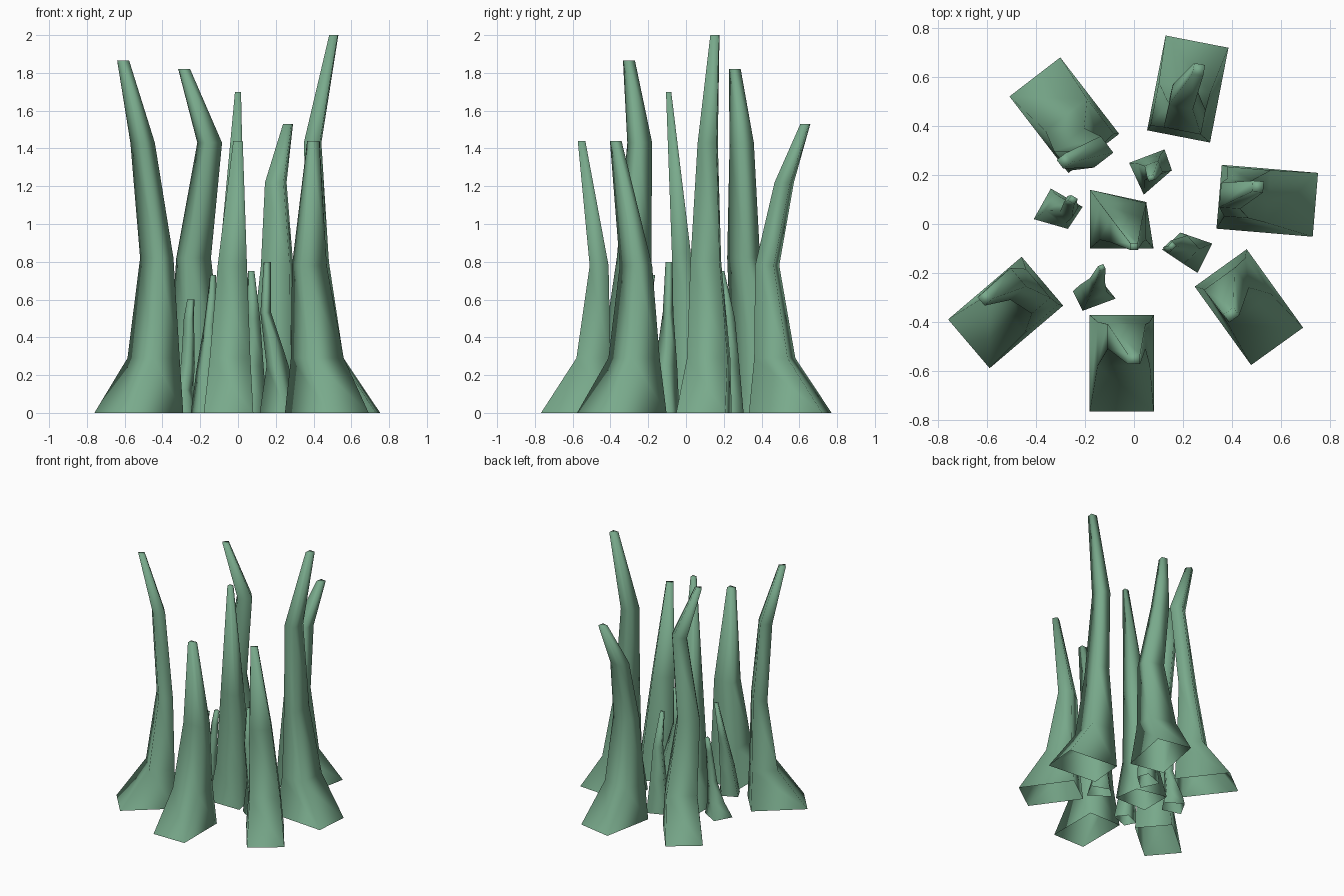
import bpy
from math import radians, cos, sin

green = bpy.data.materials.new("green")
green.diffuse_color = (0.19, 0.40, 0.26, 1)


def rect(cx, cy, angle, wt, wr):
    """Rectangle, wt across and wr along the outward direction (clockwise)."""
    a = radians(angle)
    r, t = (cos(a), sin(a)), (-sin(a), cos(a))
    return [(cx + t[0] * u * wt / 2 + r[0] * v * wr / 2,
             cy + t[1] * u * wt / 2 + r[1] * v * wr / 2)
            for u, v in ((-1, -1), (1, -1), (1, 1), (-1, 1))]


def stalk(name, base, angle, sections):
    """Open-bottomed four-sided loft; sections are (x, y, z, across, along)."""
    verts = [(x, y, 0) for x, y in base]
    for x, y, z, wt, wr in sections:
        verts += [(px, py, z) for px, py in rect(x, y, angle, wt, wr)]
    faces = []
    for k in range(len(sections)):
        for i in range(4):
            j = (i + 1) % 4
            faces.append((4*k + i, 4*k + 4 + i, 4*k + 4 + j, 4*k + j))
    n = len(verts)
    faces.append((n - 1, n - 2, n - 3, n - 4))
    me = bpy.data.meshes.new(name)
    me.from_pydata(verts, [], faces)
    me.materials.append(green)
    for p in me.polygons:
        p.use_smooth = True
    bpy.context.collection.objects.link(bpy.data.objects.new(name, me))


# Outer ring: (name, base centre, outward angle, [x, y, z] bends), shared widths
widths = [(0.215, 0.18), (0.155, 0.10), (0.10, 0.085), (0.045, 0.045)]
short = [widths[0], widths[1], (0.05, 0.04)]
outer = [
    ("front_stalk", (-0.05, -0.57), -90, short,
     [(-0.042, -0.49, 0.29), (-0.03, -0.46, 0.78), (0, -0.553, 1.44)]),
    ("front_right_stalk", (0.47, -0.34), -54.3, short,
     [(0.42, -0.275, 0.29), (0.378, -0.265, 0.78), (0.398, -0.372, 1.44)]),
    ("front_left_stalk", (-0.525, -0.362), -139.6, widths,
     [(-0.447, -0.305, 0.29), (-0.43, -0.275, 0.82), (-0.505, -0.245, 1.43), (-0.608, -0.302, 1.865)]),
    ("right_stalk", (0.545, 0.095), -4.8, widths,
     [(0.46, 0.12, 0.29), (0.425, 0.105, 0.80), (0.395, 0.115, 1.43), (0.507, 0.153, 2.0)]),
    ("back_right_stalk", (0.22, 0.552), 79, widths,
     [(0.19, 0.47, 0.29), (0.207, 0.43, 0.78), (0.20, 0.52, 1.22), (0.265, 0.632, 1.53)]),
    ("back_left_stalk", (-0.285, 0.445), 127.6, widths,
     [(-0.222, 0.375, 0.29), (-0.235, 0.305, 0.82), (-0.15, 0.295, 1.43), (-0.285, 0.258, 1.82)]),
]
for name, c, ang, ws, pts in outer:
    stalk(name, rect(*c, ang, 0.262, 0.395), ang, [p + w for p, w in zip(pts, ws)])

# Centre stalk
stalk("centre_stalk", [(-0.18, 0.14), (0.05, 0.09), (0.08, -0.10), (-0.18, -0.10)], -90,
      [(-0.045, 0.01, 0.29, 0.19, 0.15), (-0.03, -0.025, 0.85, 0.13, 0.10),
       (0, -0.092, 1.70, 0.032, 0.028)])

# Small sprouts around the centre
stalk("back_sprout", [(-0.02, 0.25), (0.125, 0.305), (0.155, 0.22), (0.04, 0.12)], -69,
      [(0.075, 0.23, 0.25, 0.10, 0.075), (0.08, 0.225, 0.5, 0.06, 0.05), (0.07, 0.188, 0.75, 0.028, 0.022)])
stalk("left_sprout", [(-0.34, 0.145), (-0.21, 0.07), (-0.27, -0.02), (-0.41, 0.02)], -120,
      [(-0.30, 0.065, 0.12, 0.10, 0.08), (-0.265, 0.06, 0.26, 0.055, 0.05),
       (-0.26, 0.09, 0.5, 0.045, 0.03), (-0.25, 0.10, 0.6, 0.03, 0.025)])
stalk("right_sprout", [(0.115, -0.105), (0.19, -0.035), (0.32, -0.08), (0.26, -0.20)], -47,
      [(0.21, -0.105, 0.25, 0.09, 0.075), (0.147, -0.095, 0.53, 0.045, 0.035), (0.155, -0.09, 0.80, 0.028, 0.024)])
stalk("front_sprout", [(-0.25, -0.275), (-0.14, -0.225), (-0.075, -0.305), (-0.21, -0.355)], -66,
      [(-0.165, -0.265, 0.22, 0.09, 0.075), (-0.15, -0.23, 0.46, 0.05, 0.04), (-0.132, -0.178, 0.73, 0.024, 0.022)])
